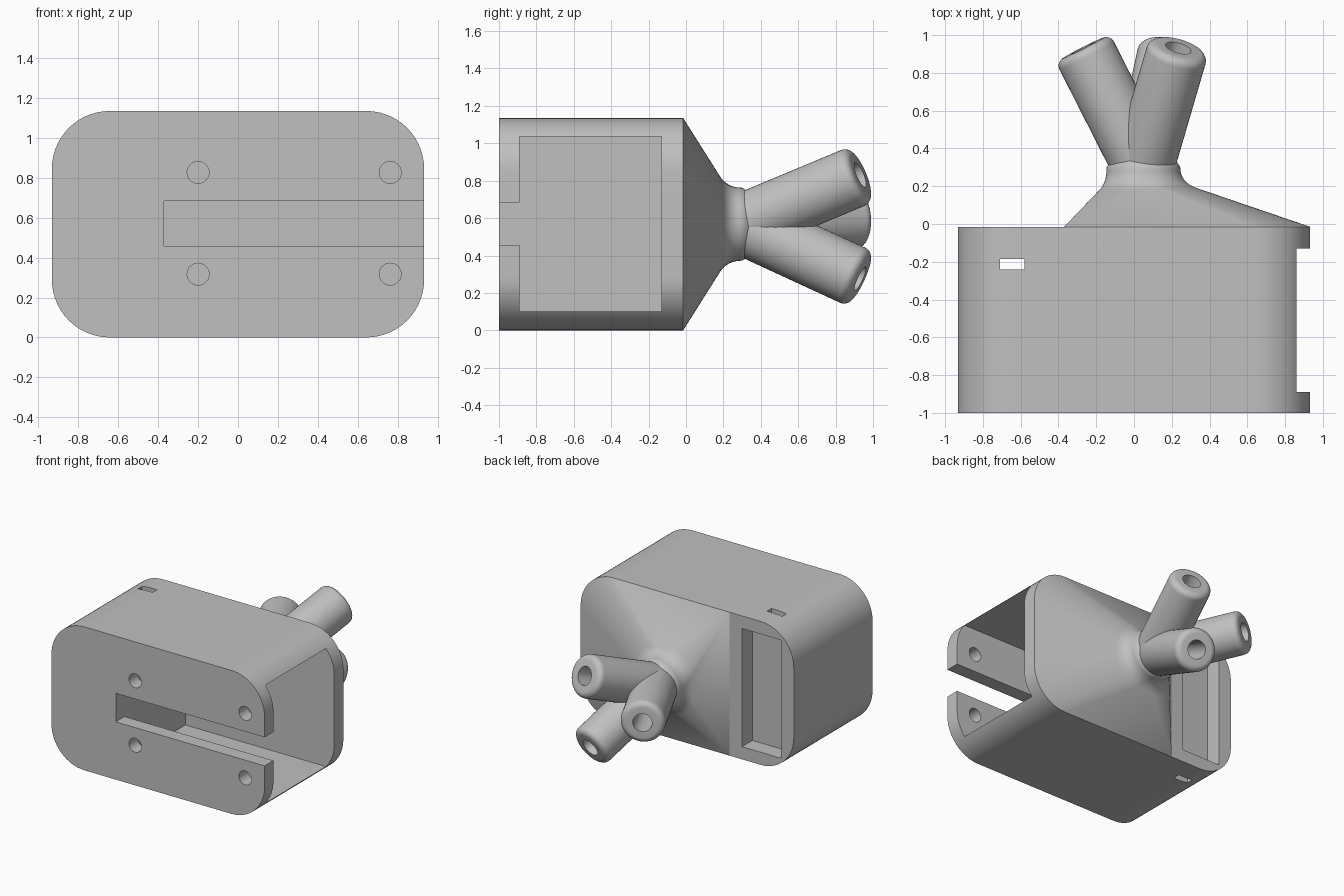
import bpy, bmesh, math
from mathutils import Vector, Matrix

if "Cube" in bpy.data.objects:
    bpy.data.objects.remove(bpy.data.objects["Cube"], do_unlink=True)

HALF_W, HEIGHT, CORNER = 0.933, 1.135, 0.29
FRONT, BACK = -1.0, -0.015
PLATE_X = -0.37          # square edge of the funnel and inner end of the cavity
MID_Z = HEIGHT / 2
NECK = Vector((0.05, 0.0, MID_Z))

grey = bpy.data.materials.new("plain grey")
grey.use_nodes = True
grey.diffuse_color = (0.53, 0.53, 0.53, 1)
grey.node_tree.nodes["Principled BSDF"].inputs["Base Color"].default_value = grey.diffuse_color


def finish(bm, name):
    bmesh.ops.remove_doubles(bm, verts=bm.verts, dist=1e-5)
    bmesh.ops.recalc_face_normals(bm, faces=bm.faces)
    mesh = bpy.data.meshes.new(name)
    bm.to_mesh(mesh)
    bm.free()
    mesh.materials.append(grey)
    obj = bpy.data.objects.new(name, mesh)
    bpy.context.collection.objects.link(obj)
    return obj


def activate(obj):
    bpy.ops.object.select_all(action='DESELECT')
    obj.select_set(True)
    bpy.context.view_layer.objects.active = obj


def smooth(obj, degrees=30):
    activate(obj)
    bpy.ops.object.shade_smooth_by_angle(angle=math.radians(degrees))


def cut(target, cutter):
    activate(target)
    mod = target.modifiers.new("cut", 'BOOLEAN')
    mod.operation, mod.solver, mod.object = 'DIFFERENCE', 'EXACT', cutter
    bpy.ops.object.modifier_apply(modifier=mod.name)
    bpy.data.objects.remove(cutter, do_unlink=True)


def box_cutter(x, y, z):
    bm = bmesh.new()
    bmesh.ops.create_cube(bm, size=1)
    for v in bm.verts:
        v.co = [lo + (c + 0.5) * (hi - lo) for c, (lo, hi) in zip(v.co, (x, y, z))]
    return finish(bm, "cutter")


def skin_rings(bm, rings):
    loops = [[bm.verts.new(p) for p in ring] for ring in rings]
    for a, b in zip(loops, loops[1:]):
        for i in range(len(a)):
            j = (i + 1) % len(a)
            bm.faces.new((a[i], a[j], b[j], b[i]))
    return loops


def outline_point(quadrant, angle, left_x, square_left):
    """Point on the rounded outline whose outward normal has this angle."""
    right, top = quadrant in (0, 3), quadrant in (0, 1)
    r = 0 if square_left and not right else CORNER
    x = HALF_W - r if right else left_x + r
    z = HEIGHT - r if top else r
    return Vector((x + r * math.cos(angle), 0, z + r * math.sin(angle)))


STEPS = 14
normals = [(q, (q + i / STEPS) * math.pi / 2) for q in range(4) for i in range(STEPS + 1)]

# Housing: rounded block with cavity, slots, pocket and screw holes
bm = bmesh.new()
outline = [outline_point(q, a, -HALF_W, False) for q, a in normals]
loops = skin_rings(bm, [[p + Vector((0, y, 0)) for p in outline] for y in (FRONT, BACK)])
for loop in loops:
    bm.faces.new(loop)
housing = finish(bm, "housing")
cut(housing, box_cutter((PLATE_X, 1.1), (-0.89, -0.13), (0.10, 1.035)))    # cavity
cut(housing, box_cutter((PLATE_X, 1.1), (-1.1, -0.8), (0.457, 0.683)))     # front slot
cut(housing, box_cutter((-0.82, -0.48), (-0.145, 0.1), (0.10, 1.035)))     # rear pocket
cut(housing, box_cutter((-0.71, -0.58), (-0.24, -0.185), (-0.1, 1.3)))     # strap slot
for x in (-0.2, 0.763):
    for z in (0.317, 0.827):
        bm = bmesh.new()
        place = Matrix.Translation((x, -0.95, z)) @ Matrix.Rotation(math.pi / 2, 4, 'X')
        bmesh.ops.create_cone(bm, cap_ends=True, segments=32, radius1=0.055,
                              radius2=0.055, depth=0.3, matrix=place)
        cut(housing, finish(bm, "cutter"))
smooth(housing)

# Funnel: plate outline narrowing to a round neck through a soft fillet
NECK_R, KNEE_Y, FILLET = 0.195, 0.22, 0.1


def funnel_path(quadrant, angle):
    start = outline_point(quadrant, angle, PLATE_X, True) + Vector((0, BACK, 0))
    out = Vector((math.cos(angle), 0, math.sin(angle)))
    knee = NECK + out * NECK_R + Vector((0, KNEE_Y, 0))
    a = knee + (start - knee).normalized() * FILLET
    b = knee + Vector((0, FILLET * 0.8, 0))
    path = [start]
    for i in range(9):
        t = i / 8
        path.append(a * (1 - t) ** 2 + knee * 2 * t * (1 - t) + b * t * t)
    for y, r in ((0.34, 0.17), (0.37, 0.1)):
        path.append(NECK + out * r + Vector((0, y, 0)))
    return path


bm = bmesh.new()
paths = [funnel_path(q, a) for q, a in normals]
loops = skin_rings(bm, list(zip(*paths)))
bm.faces.new(loops[-1])
smooth(finish(bm, "funnel"), 35)

# Three splayed nozzles with rounded rims and blind bores
LENGTH, RADIUS, BORE, RIM, TILT = 0.709, 0.162, 0.07, 0.045, math.radians(27)
profile = [(0, 0), (RADIUS, 0)]
for i in range(7):
    a = i / 6 * math.pi / 2
    profile.append((RADIUS - RIM + RIM * math.cos(a), LENGTH - RIM + RIM * math.sin(a)))
profile += [(BORE, LENGTH), (BORE, LENGTH - 0.35), (0, LENGTH - 0.35)]

for name, azimuth in (("upper_nozzle", 55), ("side_nozzle", 175), ("lower_nozzle", 295)):
    az = math.radians(azimuth)
    aim = Vector((math.sin(TILT) * math.cos(az), math.cos(TILT), math.sin(TILT) * math.sin(az)))
    bm = bmesh.new()
    verts = [bm.verts.new((r, 0, h)) for r, h in profile]
    edges = [bm.edges.new(pair) for pair in zip(verts, verts[1:])]
    bmesh.ops.spin(bm, geom=verts + edges, cent=(0, 0, 0), axis=(0, 0, 1),
                   angle=math.tau, steps=48, use_merge=True)
    place = Matrix.Translation(NECK + Vector((0, 0.3, 0))) @ aim.to_track_quat('Z', 'Y').to_matrix().to_4x4()
    bm.transform(place)
    smooth(finish(bm, name))
